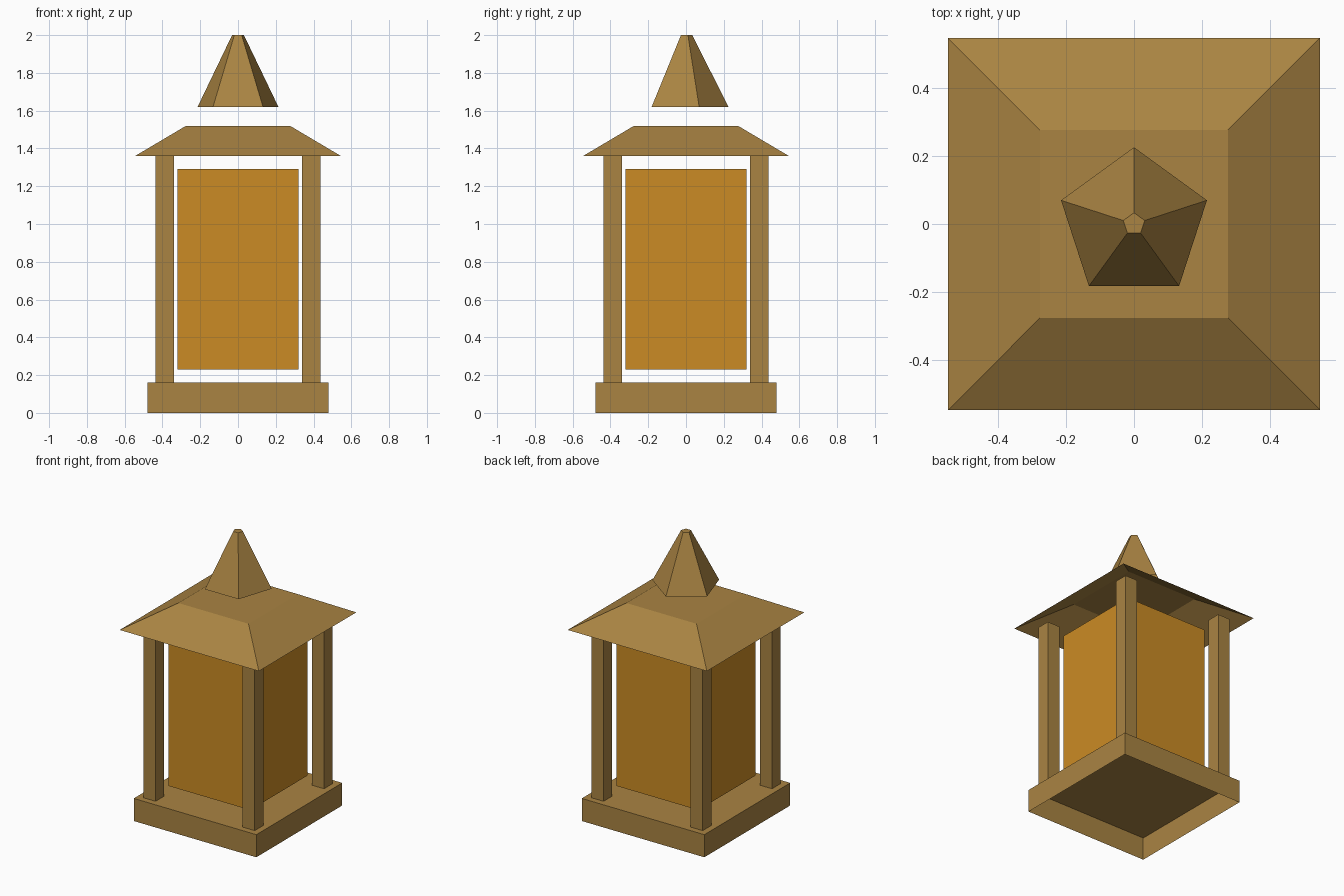
import bpy, bmesh, math
from mathutils import Matrix

if "Cube" in bpy.data.objects:
    bpy.data.objects.remove(bpy.data.objects["Cube"])


def material(name, rgb):
    mat = bpy.data.materials.new(name)
    mat.diffuse_color = (*rgb, 1)
    mat.use_nodes = True
    mat.node_tree.nodes["Principled BSDF"].inputs["Base Color"].default_value = mat.diffuse_color
    return mat


wood = material("wood", (0.40, 0.23, 0.055))
amber = material("amber", (0.60, 0.26, 0.018))


def tapered(name, sides, r_low, r_high, z_low, z_high, turn, mat,
            at=(0, 0), open_bottom=False):
    """Flat-faced prism or frustum; radii are measured to the corners."""
    bm = bmesh.new()
    place = (Matrix.Translation((at[0], at[1], (z_low + z_high) / 2))
             @ Matrix.Rotation(turn, 4, 'Z'))
    # the corner ring is laid out explicitly so the turn is measured from +x
    rings = []
    half = (z_high - z_low) / 2
    for r, z in ((r_low, -half), (r_high, half)):
        rings.append([bm.verts.new(place @ Matrix.Rotation(math.tau * i / sides, 4, 'Z')
                                   @ Matrix.Translation((r, 0, z)).translation)
                      for i in range(sides)])
    low, high = rings
    for i in range(sides):
        j = (i + 1) % sides
        bm.faces.new((low[i], low[j], high[j], high[i]))
    bm.faces.new(high)
    if not open_bottom:
        bm.faces.new(low[::-1])
    mesh = bpy.data.meshes.new(name)
    bm.to_mesh(mesh)
    bm.free()
    mesh.materials.append(mat)
    obj = bpy.data.objects.new(name, mesh)
    bpy.context.collection.objects.link(obj)
    return obj


def square(name, half_low, half_high, z_low, z_high, mat, **kw):
    d = math.sqrt(2)
    return tapered(name, 4, half_low * d, half_high * d, z_low, z_high,
                   math.pi / 4, mat, **kw)


# hollow base, open underneath
square("base", 0.48, 0.48, 0, 0.16, wood, open_bottom=True)

# four corner posts
for side_y, row in ((-1, "front"), (1, "back")):
    for side_x, col in ((-1, "left"), (1, "right")):
        square(f"{row}_{col}_post", 0.048, 0.048, 0.16, 1.36, wood,
               at=(0.388 * side_x, 0.388 * side_y))

# glowing core, floating between base and roof
square("lamp_core", 0.32, 0.32, 0.23, 1.29, amber)

# hollow hipped roof with a flat top
square("roof", 0.545, 0.275, 1.36, 1.52, wood, open_bottom=True)

# five-sided finial above the roof
tapered("finial", 5, 0.225, 0.033, 1.62, 2.0, math.pi / 2, wood, open_bottom=True)
